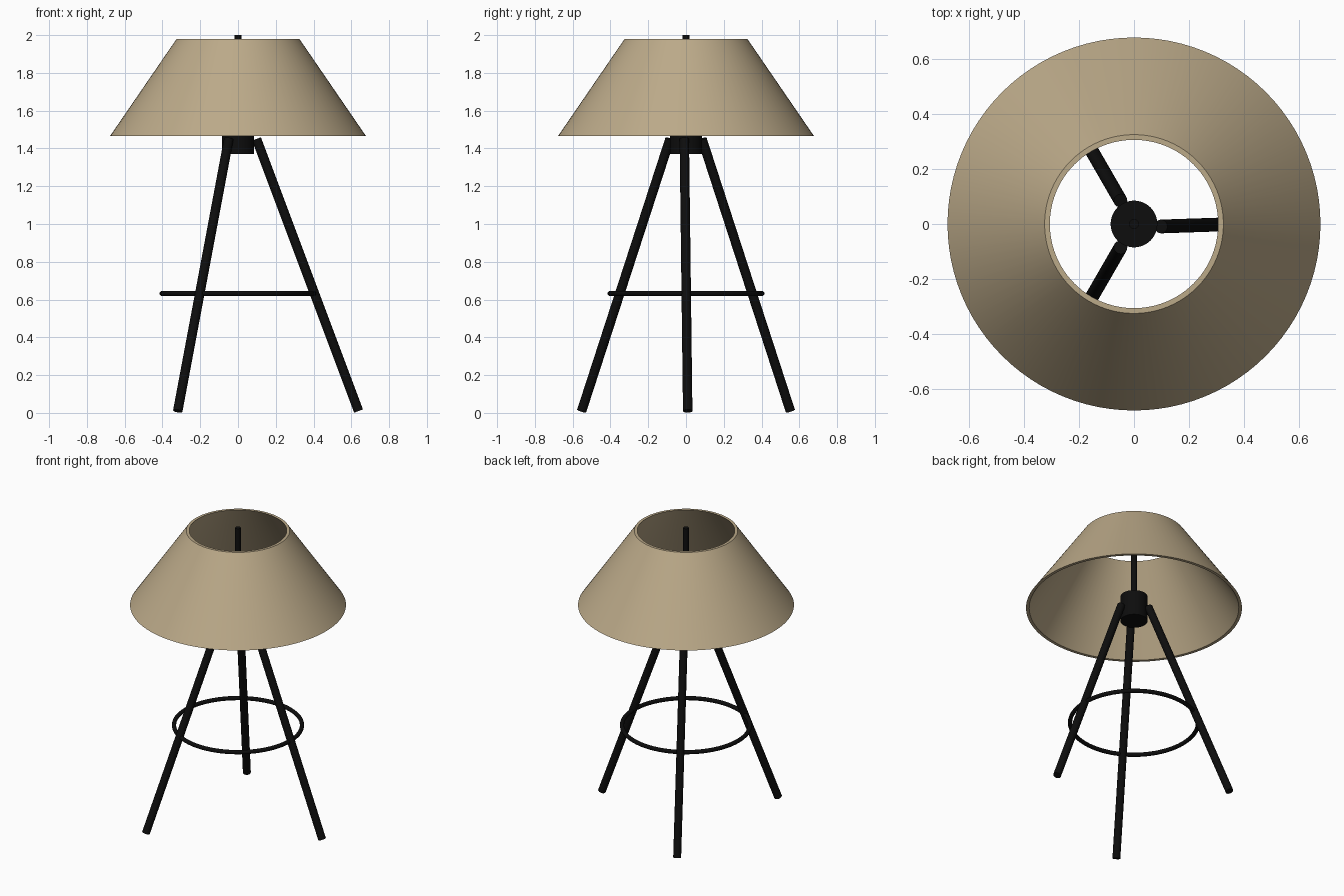
import bpy, bmesh, math
from mathutils import Vector

cube = bpy.data.objects.get("Cube")
if cube:
    bpy.data.objects.remove(cube)


def material(name, rgb):
    m = bpy.data.materials.new(name)
    m.use_nodes = True
    m.diffuse_color = (*rgb, 1)
    m.node_tree.nodes["Principled BSDF"].inputs["Base Color"].default_value = (*rgb, 1)
    return m


black = material("black metal", (0.004, 0.004, 0.004))
linen = material("beige linen", (0.50, 0.40, 0.25))


def finish(obj, name, mat):
    obj.name = name
    obj.data.materials.append(mat)
    bpy.ops.object.select_all(action="DESELECT")
    obj.select_set(True)
    bpy.context.view_layer.objects.active = obj
    bpy.ops.object.shade_smooth_by_angle(angle=math.radians(35))
    return obj


def rod(name, start, end, radius, sides):
    """Capped cylinder between two points."""
    a, b = Vector(start), Vector(end)
    bpy.ops.mesh.primitive_cylinder_add(vertices=sides, radius=radius,
                                        depth=(b - a).length, location=(a + b) / 2)
    obj = bpy.context.object
    obj.rotation_euler = (b - a).to_track_quat("Z", "Y").to_euler()
    return finish(obj, name, black)


def lathe(name, profile, mat, sides):
    """Closed profile of (radius, height) points turned around z."""
    bm = bmesh.new()
    rings = []
    for r, z in profile:
        rings.append([bm.verts.new((r * math.cos(t), r * math.sin(t), z))
                      for t in (2 * math.pi * i / sides for i in range(sides))])
    for k, low in enumerate(rings):
        high = rings[(k + 1) % len(rings)]
        for i in range(sides):
            j = (i + 1) % sides
            bm.faces.new((low[i], low[j], high[j], high[i]))
    bmesh.ops.recalc_face_normals(bm, faces=bm.faces)
    mesh = bpy.data.meshes.new(name)
    bm.to_mesh(mesh)
    bm.free()
    obj = bpy.data.objects.new(name, mesh)
    bpy.context.collection.objects.link(obj)
    return finish(obj, name, mat)


# Conical shade with a thin wall, open at both ends
lathe("lamp_shade", [(0.678, 1.465), (0.325, 1.98), (0.306, 1.98), (0.658, 1.465)],
      linen, 96)

# Hub and the stem rising through the shade
rod("hub", (0, 0, 1.37), (0, 0, 1.545), 0.085, 48)
rod("stem", (0, 0, 1.5), (0, 0, 2.0), 0.018, 24)


# Three splayed legs; the side leg leans slightly off the radial line
def polar(radius, angle, y, z):
    return (radius * math.cos(angle), radius * math.sin(angle) + y, z)


for name, degrees, lean in (("left_leg", 0, 0.009),
                            ("back_leg", 120, 0), ("front_leg", 240, 0)):
    t = math.radians(degrees)
    rod(name, polar(0.098, t, -lean, 1.45), polar(0.638, t, lean, 0.01), 0.025, 24)

# Brace ring joining the legs
bpy.ops.mesh.primitive_torus_add(major_radius=0.402, minor_radius=0.0135,
                                 major_segments=72, minor_segments=12,
                                 location=(0, 0, 0.632))
finish(bpy.context.object, "brace_ring", black)
